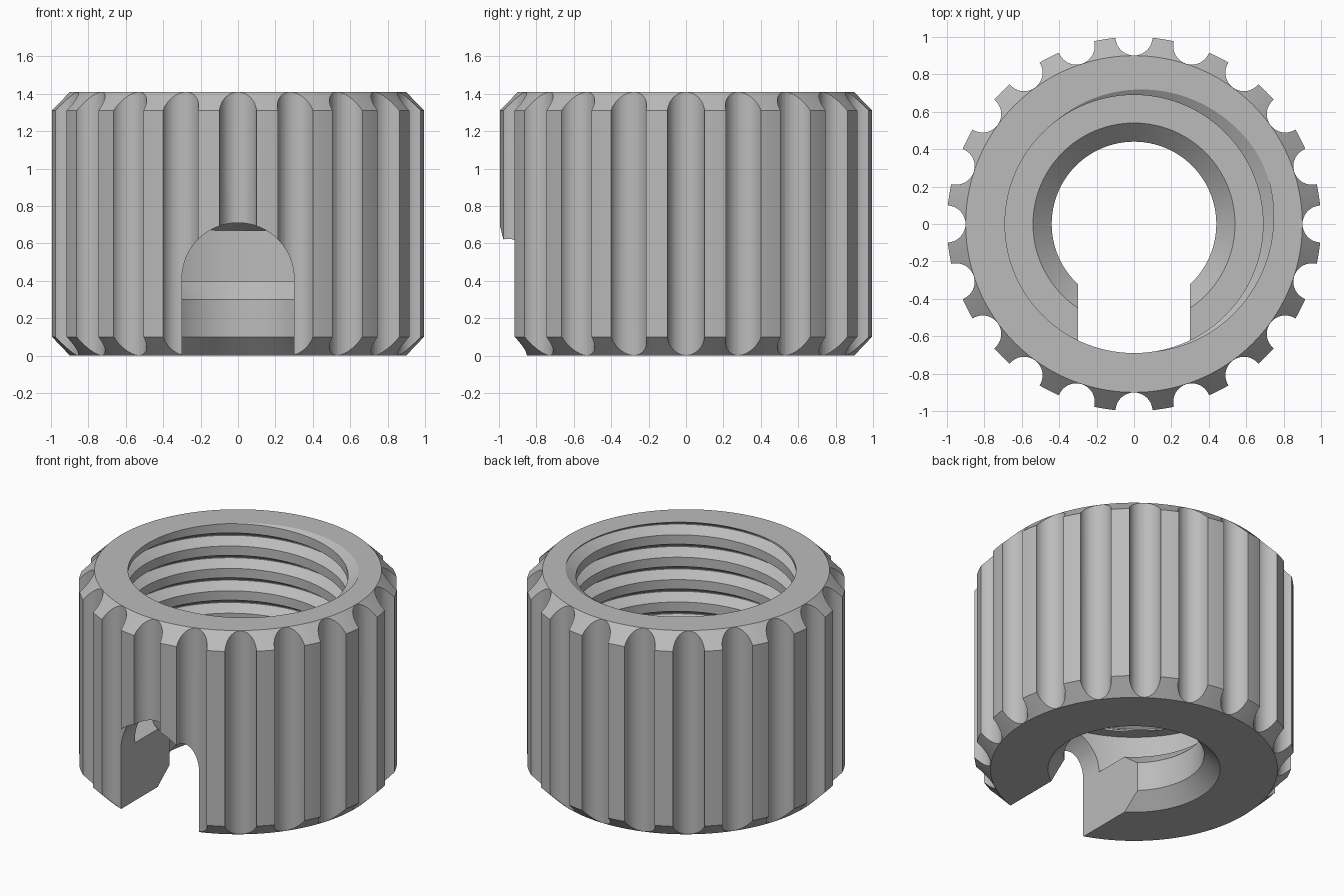
import bpy, bmesh, math

cube = bpy.data.objects.get("Cube")
if cube:
    bpy.data.objects.remove(cube)

HEIGHT = 1.41
TAU = 2 * math.pi

steel = bpy.data.materials.new("plain grey metal")
steel.use_nodes = True
steel.diffuse_color = (0.5, 0.5, 0.5, 1)
steel.node_tree.nodes["Principled BSDF"].inputs["Base Color"].default_value = (0.5, 0.5, 0.5, 1)


def make(name, bm):
    bmesh.ops.recalc_face_normals(bm, faces=bm.faces)
    mesh = bpy.data.meshes.new(name)
    bm.to_mesh(mesh)
    bm.free()
    mesh.materials.append(steel)
    obj = bpy.data.objects.new(name, mesh)
    bpy.context.collection.objects.link(obj)
    return obj


def bridge(bm, a, b):
    for i in range(len(a)):
        j = (i + 1) % len(a)
        bm.faces.new((a[i], a[j], b[j], b[i]))


def section(bm, points, angle, lift=0):
    c, s = math.cos(angle), math.sin(angle)
    return [bm.verts.new((r * c, r * s, z + lift)) for r, z in points]


def lathe(name, points, steps=160):
    bm = bmesh.new()
    rings = [section(bm, points, TAU * i / steps) for i in range(steps)]
    for i, ring in enumerate(rings):
        bridge(bm, ring, rings[(i + 1) % steps])
    return make(name, bm)


def prism(bm, outline, offset):
    # Extrude a closed outline along an offset
    face = bm.faces.new([bm.verts.new(p) for p in outline])
    out = bmesh.ops.extrude_face_region(bm, geom=[face], use_keep_orig=True)
    verts = [g for g in out["geom"] if isinstance(g, bmesh.types.BMVert)]
    bmesh.ops.translate(bm, verts=verts, vec=offset)


def flute_cutter(count=20, radius=0.099, sides=40):
    bm = bmesh.new()
    for k in range(count):
        a = TAU * k / count
        outline = [(math.cos(a) + radius * math.cos(a + TAU * i / sides),
                    math.sin(a) + radius * math.sin(a + TAU * i / sides), -0.1)
                   for i in range(sides)]
        prism(bm, outline, (0, 0, HEIGHT + 0.2))
    return make("flute_cutter", bm)


def slot_cutter(half=0.3, spring=0.41, steps=32):
    bm = bmesh.new()
    arch = [(half * math.cos(math.pi * i / steps), -1.2,
             spring + half * math.sin(math.pi * i / steps)) for i in range(steps + 1)]
    prism(bm, [(half, -1.2, -0.1)] + arch + [(-half, -1.2, -0.1)], (0, 1.2, 0))
    return make("slot_cutter", bm)


def thread_cutter(pitch=0.155, half=0.045, root=0.758, crest=0.69, steps=160):
    # V groove swept up a right-handed helix, running out through the top
    bm = bmesh.new()
    slope = half / (root - crest)
    edge = half + 0.01 * slope
    points = [(root, 0.003), (crest - 0.01, edge), (0.63, edge),
              (0.63, -edge), (crest - 0.01, -edge), (root, -0.003)]
    peak = math.radians(25)
    rings = []
    for i in range(-5 * steps, steps + 1):
        turn = i / steps
        rings.append(section(bm, points, peak + TAU * turn, HEIGHT + pitch * turn))
    for a, b in zip(rings, rings[1:]):
        bridge(bm, a, b)
    bm.faces.new(rings[0])
    bm.faces.new(rings[-1])
    return make("thread_cutter", bm)


# Chamfered body with stepped bore, shelf and thread relief
nut = lathe("fluted_nut", [
    (0.9, 0), (1, 0.1), (1, 1.31), (0.9, HEIGHT),
    (0.69, HEIGHT), (0.69, 0.67), (0.762, 0.67), (0.762, 0.4),
    (0.54, 0.4), (0.44, 0.3), (0.44, 0.1), (0.54, 0)])

# Cut the thread, grip flutes and arched front slot
for cutter in (thread_cutter(), flute_cutter(), slot_cutter()):
    bpy.context.view_layer.objects.active = nut
    mod = nut.modifiers.new("cut", "BOOLEAN")
    mod.operation = "DIFFERENCE"
    mod.solver = "EXACT"
    mod.object = cutter
    cutter.hide_render = True
    bpy.ops.object.modifier_apply(modifier=mod.name)
    bpy.data.objects.remove(cutter)

bpy.ops.object.select_all(action="DESELECT")
nut.select_set(True)
bpy.context.view_layer.objects.active = nut
bpy.ops.object.shade_smooth_by_angle(angle=math.radians(25))
